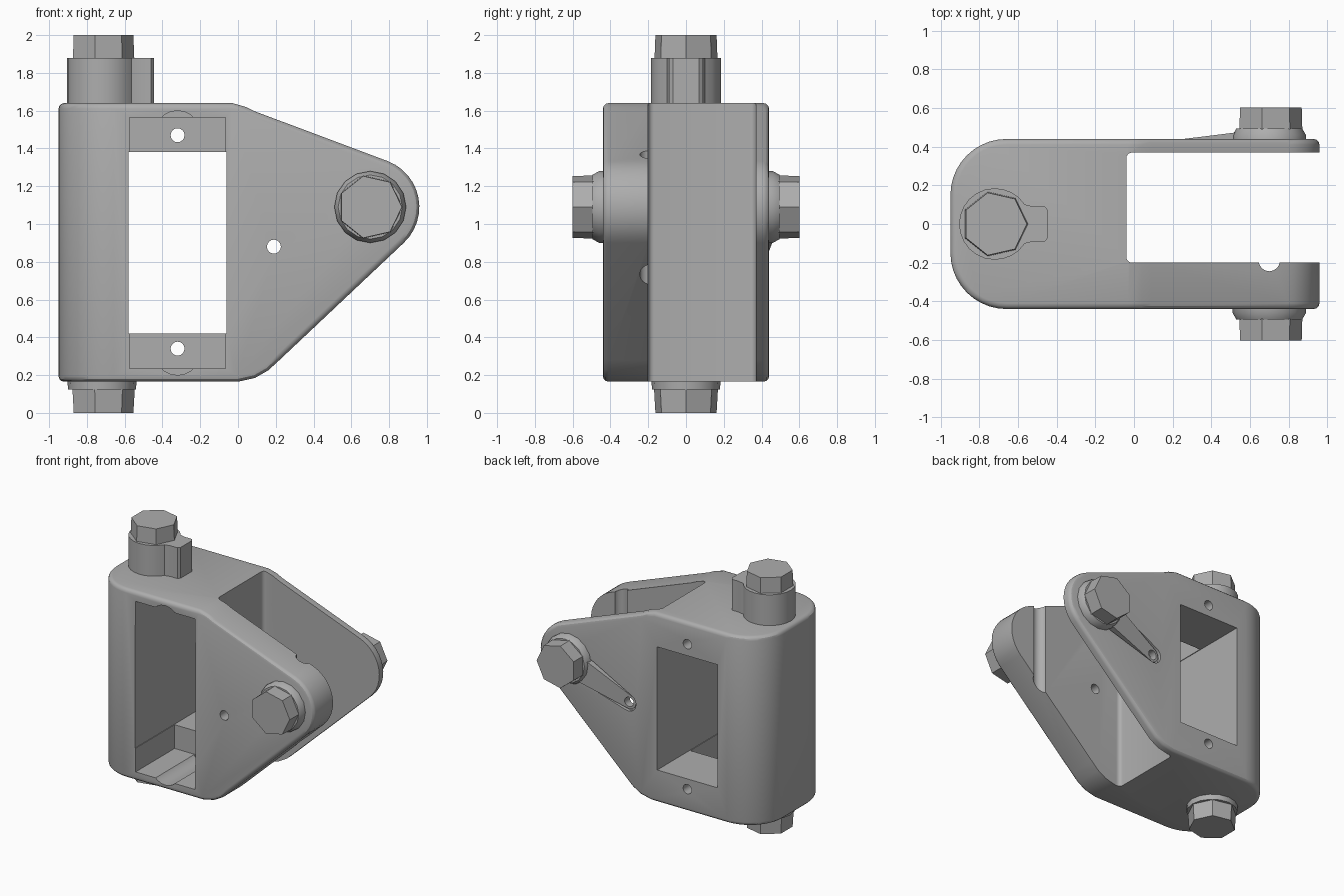
import bpy, bmesh
from math import pi, cos, sin, radians
from mathutils import Vector

if "Cube" in bpy.data.objects:
    bpy.data.objects.remove(bpy.data.objects["Cube"])

grey = bpy.data.materials.new("plain grey")
grey.use_nodes = True
grey.diffuse_color = (0.42, 0.42, 0.42, 1)
grey.node_tree.nodes["Principled BSDF"].inputs["Base Color"].default_value = grey.diffuse_color


def finish(bm, name):
    bmesh.ops.recalc_face_normals(bm, faces=bm.faces)
    mesh = bpy.data.meshes.new(name)
    bm.to_mesh(mesh)
    bm.free()
    mesh.materials.append(grey)
    ob = bpy.data.objects.new(name, mesh)
    bpy.context.collection.objects.link(ob)
    return ob


def loft(name, rings):
    """Join rings of equal length and cap both ends."""
    bm = bmesh.new()
    loops = [[bm.verts.new(p) for p in ring] for ring in rings]
    for a, b in zip(loops, loops[1:]):
        for i in range(len(a)):
            j = (i + 1) % len(a)
            bm.faces.new((a[i], a[j], b[j], b[i]))
    bm.faces.new(loops[0])
    bm.faces.new(loops[-1])
    return finish(bm, name)


def place(axis, u, v, w):
    return Vector((u, v, w)) if axis == 'z' else Vector((u, w, v))


def prism(name, outline, axis, low, high):
    return loft(name, [[place(axis, u, v, w) for u, v in outline] for w in (low, high)])


def arc(cx, cy, r, start, end, steps):
    return [(cx + r * cos(radians(start + (end - start) * i / steps)),
             cy + r * sin(radians(start + (end - start) * i / steps))) for i in range(steps + 1)]


def turned(name, axis, cx, cy, stations, sides):
    """Round or polygonal part from (position, radius) stations."""
    return loft(name, [[place(axis, u, v, w) for u, v in arc(cx, cy, r, 0, 360, sides)[:-1]]
                       for w, r in stations])


def box(name, x0, x1, y0, y1, z0, z1):
    return prism(name, [(x0, y0), (x1, y0), (x1, y1), (x0, y1)], 'z', z0, z1)


def apply(ob, mod):
    bpy.ops.object.select_all(action='DESELECT')
    bpy.context.view_layer.objects.active = ob
    ob.select_set(True)
    bpy.ops.object.modifier_apply(modifier=mod.name)


def cut(ob, cutter, keep=False):
    mod = ob.modifiers.new("cut", 'BOOLEAN')
    mod.operation = 'DIFFERENCE'
    mod.solver = 'EXACT'
    mod.object = cutter
    apply(ob, mod)
    if not keep:
        bpy.data.objects.remove(cutter)


def smooth(ob, angle=30):
    bpy.ops.object.select_all(action='DESELECT')
    bpy.context.view_layer.objects.active = ob
    ob.select_set(True)
    bpy.ops.object.shade_smooth_by_angle(angle=radians(angle))


PIN_X, PIN_Z = 0.70, 1.09      # cross pivot
POST_X = -0.72                 # upright pivot
HOLE = (0.19, 0.88)

# Bracket: side profile with a rounded nose, then a rounded rear
profile = [(-0.95, 0.165), (0.0, 0.165), (0.09, 0.185), (0.16, 0.225), (0.22, 0.28)]
profile += arc(PIN_X, PIN_Z, 0.26, -46.7, 69, 12)
profile += [(0.09, 1.596), (0.04, 1.62), (-0.03, 1.64), (-0.95, 1.64)]
bracket = prism("bracket", profile, 'y', -0.44, 0.44)
bm = bmesh.new()
bm.from_mesh(bracket.data)
rear = [e for e in bm.edges if all(v.co.x < -0.94 for v in e.verts)
        and abs(e.verts[0].co.z - e.verts[1].co.z) > 1]
bmesh.ops.bevel(bm, geom=rear, offset=0.29, segments=10, profile=0.5, affect='EDGES')
bm.to_mesh(bracket.data)
bm.free()
bevel = bracket.modifiers.new("rounding", 'BEVEL')
bevel.width, bevel.segments, bevel.limit_method = 0.03, 3, 'ANGLE'
bevel.angle_limit = radians(40)
apply(bracket, bevel)

# Fork slot with rounded inner corners
slot = [(1.3, -0.2), (1.3, 0.37)]
slot += arc(-0.01, 0.34, 0.03, 90, 180, 4) + arc(-0.01, -0.17, 0.03, 180, 270, 4)
cut(bracket, prism("slot_cutter", slot, 'z', 0, 2))

# Stepped pocket, cable notches and screw holes
cut(bracket, box("window_cutter", -0.58, -0.06, -1, 1, 0.42, 1.38))
cut(bracket, box("pocket_cutter", -0.575, -0.065, -1, 0.04, 0.235, 1.565))
for z in (0.34, 1.47):
    notch_z = 0.32 if z < 1 else 1.48
    cut(bracket, turned("notch_cutter", 'y', -0.32, notch_z, [(-1, 0.12), (0.03, 0.12)], 20))
    cut(bracket, turned("screw_cutter", 'y', -0.32, z, [(-0.1, 0.037), (1, 0.037)], 16))

# Upright groove inside the thick arm
cut(bracket, turned("groove_cutter", 'z', PIN_X, -0.19, [(0, 0.055), (2, 0.055)], 16))


def lever_outline(extra):
    """Tapered lever from the cross pivot to the small hole."""
    pin, hole = Vector((PIN_X, PIN_Z)), Vector(HOLE)
    along = (hole - pin).normalized()
    side = Vector((-along.y, along.x))
    pts = [pin + side * (0.11 + extra)]
    for i in range(9):
        a = pi * i / 8
        pts.append(hole + (side * cos(a) + along * sin(a)) * (0.055 + extra))
    return pts + [pin - side * (0.11 + extra)], along


# Sloping lever set in a shallow recess on the thin arm
outline, along = lever_outline(0.012)
cut(bracket, prism("recess_cutter", [tuple(p) for p in outline], 'y', 0.415, 0.6))
outline, along = lever_outline(0)
start = Vector((PIN_X, PIN_Z))
base = [Vector((p.x, 0.40, p.y)) for p in outline]
top = [Vector((p.x, 0.49 - 0.11 * (p - start).dot(along), p.y)) for p in outline]
lever = loft("lever", [base, top])
hole_cutter = turned("hole_cutter", 'y', *HOLE, [(-1, 0.037), (1, 0.037)], 16)
cut(lever, hole_cutter, keep=True)
cut(bracket, hole_cutter)
smooth(bracket)
smooth(lever)

# Cross pivot: collar and seven-sided bolt head on each arm
for s, label in ((-1, "front"), (1, "back")):
    collar = turned(label + "_collar", 'y', PIN_X, PIN_Z,
                    [(s * 0.42, 0.19), (s * 0.46, 0.19), (s * 0.495, 0.17)], 16)
    smooth(collar)
    turned(label + "_bolt", 'y', PIN_X, PIN_Z, [(s * 0.46, 0.172), (s * 0.602, 0.168)], 7)

# Upright pivot: lobed collar on top, plain collar below, bolt heads
lobed = arc(POST_X, 0, 0.185, 33, 327, 20)
lobed += [(-0.52, -0.09), (-0.46, -0.09), (-0.445, -0.07),
          (-0.445, 0.07), (-0.46, 0.09), (-0.52, 0.09)]
smooth(prism("top_collar", lobed, 'z', 1.6, 1.88))
turned("top_bolt", 'z', POST_X, 0, [(1.85, 0.172), (2.0, 0.166)], 7)
smooth(turned("bottom_collar", 'z', POST_X, 0, [(0.2, 0.185), (0.125, 0.18)], 16))
turned("bottom_bolt", 'z', POST_X, 0, [(0.15, 0.175), (0.0, 0.166)], 7)
